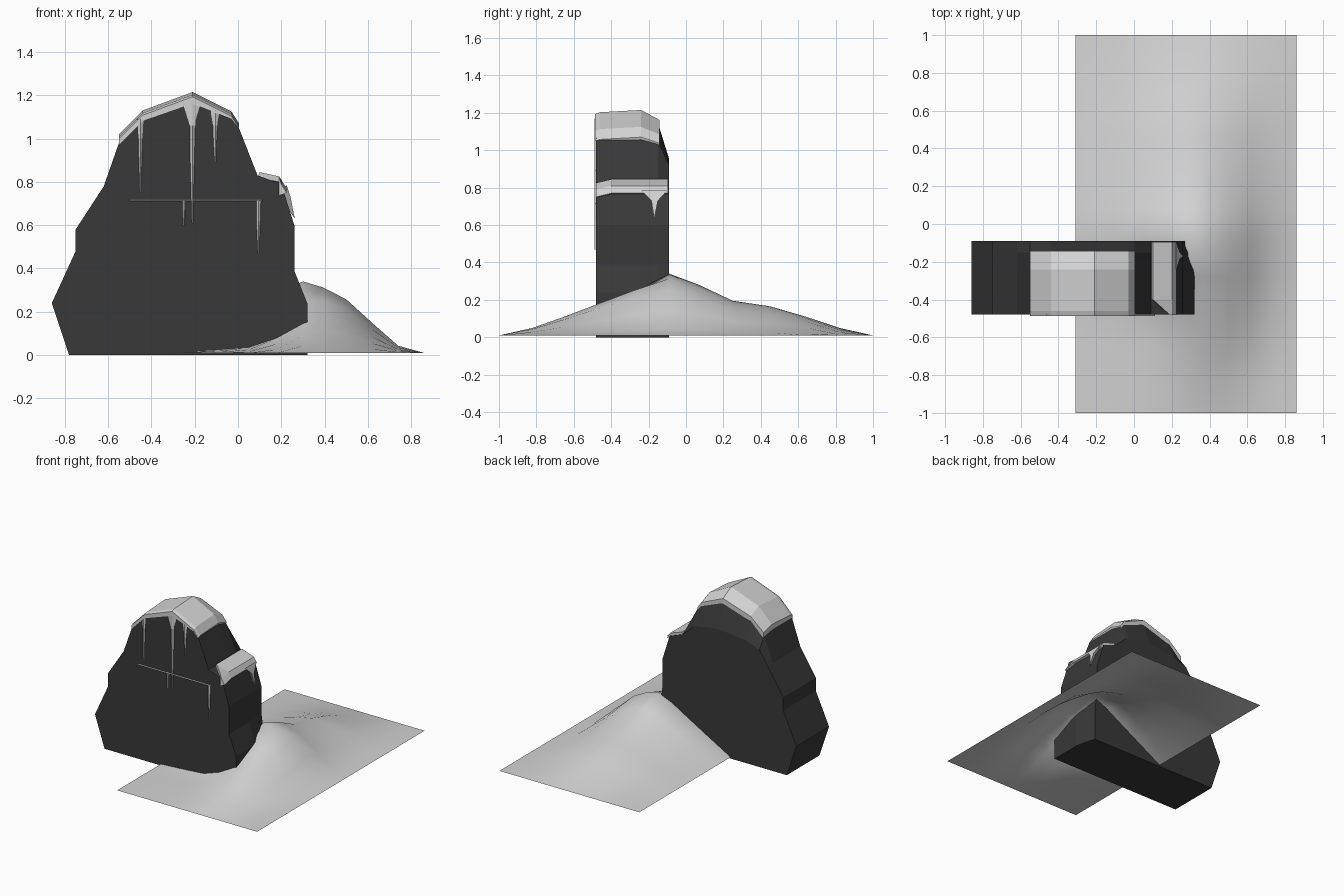
import bpy, bmesh, math

cube = bpy.data.objects.get("Cube")
if cube:
    bpy.data.objects.remove(cube, do_unlink=True)


def material(name, value):
    m = bpy.data.materials.new(name)
    m.use_nodes = True
    colour = (value, value, value, 1)
    m.diffuse_color = colour
    m.node_tree.nodes["Principled BSDF"].inputs["Base Color"].default_value = colour
    return m


rock_grey = material("dark rock", 0.04)
snow_white = material("snow", 0.65)


def build(name, verts, faces, mat, angle=None):
    mesh = bpy.data.meshes.new(name)
    mesh.from_pydata(verts, [], faces)
    bm = bmesh.new()
    bm.from_mesh(mesh)
    bmesh.ops.recalc_face_normals(bm, faces=bm.faces)
    bm.to_mesh(mesh)
    bm.free()
    mesh.materials.append(mat)
    ob = bpy.data.objects.new(name, mesh)
    bpy.context.collection.objects.link(ob)
    if angle:
        bpy.ops.object.select_all(action='DESELECT')
        ob.select_set(True)
        bpy.context.view_layer.objects.active = ob
        bpy.ops.object.shade_smooth_by_angle(angle=math.radians(angle))
    return ob


def loft(name, sections, mat, angle=None):
    """Join closed sections with equal point counts and cap both ends."""
    n = len(sections[0])
    verts = [p for s in sections for p in s]
    faces = [(k * n + i, k * n + (i + 1) % n, (k + 1) * n + (i + 1) % n, (k + 1) * n + i)
             for k in range(len(sections) - 1) for i in range(n)]
    faces += [tuple(range(n)), tuple(range(len(verts) - n, len(verts)))]
    return build(name, verts, faces, mat, angle)


FRONT, BACK = -0.48, -0.09


def shoulder(z, k):
    """Lower the part of the rock above its shoulders."""
    return z if z < 0.84 else 0.84 + (z - 0.84) * k


# Rock: silhouette lofted from front to back, top rounded off at the back
outline = [(-0.78, 0.0), (-0.86, 0.24), (-0.75, 0.48), (-0.75, 0.58), (-0.62, 0.78),
           (-0.55, 0.98), (-0.44, 1.10), (-0.21, 1.18), (-0.03, 1.10), (0.0, 1.06),
           (0.09, 0.83), (0.20, 0.79), (0.26, 0.60), (0.26, 0.39), (0.32, 0.24), (0.32, 0.0)]


def rock_section(y, k, right):
    return [(min(x, right), y, shoulder(z, k)) for x, z in outline]


loft("rock", [rock_section(FRONT, 1, 0.32), rock_section(-0.24, 1, 0.32),
              rock_section(-0.15, 0.9, 0.30), rock_section(BACK, 0.33, 0.28)], rock_grey)

# Snow cap on the summit
cap_top = [(-0.55, 1.02), (-0.44, 1.13), (-0.21, 1.215), (-0.03, 1.125), (0.005, 1.07)]
cap_under = [(0.0, 1.05), (-0.03, 1.09), (-0.21, 1.16), (-0.44, 1.08), (-0.55, 0.97)]


def cap_section(y, k, drop):
    top = [(x, y, shoulder(z, k) - drop) for x, z in cap_top]
    return top + [(x, y, shoulder(z, k)) for x, z in cap_under]


loft("summit_snow", [cap_section(-0.487, 1, 0.022), cap_section(-0.46, 1, 0.012),
                     cap_section(-0.24, 1, 0), cap_section(-0.143, 0.86, 0)], snow_white)

# Snow on the right ledge, with its drip over the side
ledge_top = [(0.09, 0.82), (0.10, 0.845), (0.20, 0.81), (0.225, 0.77), (0.19, 0.76)]


def ledge_section(y, inset, drop):
    return [(max(x, 0.09 + inset), y, z - drop) for x, z in ledge_top]


loft("ledge_snow", [ledge_section(-0.482, 0.10, 0.02), ledge_section(-0.40, 0, 0),
                    ledge_section(-0.095, 0, 0)], snow_white)
build("ledge_drip", [(0.225, -0.24, 0.785), (0.225, -0.10, 0.785), (0.243, -0.185, 0.73),
                     (0.243, -0.15, 0.73), (0.262, -0.17, 0.63), (0.19, -0.17, 0.74)],
      [(0, 1, 3, 2), (2, 3, 4), (0, 2, 4, 5), (1, 5, 4, 3), (0, 5, 1)], snow_white)


# Icicles: slim ridged tapers on the front face
def icicle(name, x, top, bottom, wide, neck, neck_z):
    y, ridge = FRONT + 0.002, FRONT - 0.008
    sections = []
    for half, z in ((wide, top), (neck, neck_z), (0.004, bottom)):
        sections.append([(x - half, y, z), (x, ridge, z), (x + half, y, z)])
    loft(name, sections, snow_white)


icicle("icicle_left", -0.45, 1.09, 0.75, 0.017, 0.012, 1.0)
icicle("icicle_middle", -0.21, 1.17, 0.61, 0.05, 0.016, 1.06)
icicle("icicle_right", -0.105, 1.13, 0.89, 0.025, 0.013, 1.06)
icicle("crack_icicle_left", -0.25, 0.715, 0.60, 0.009, 0.008, 0.67)
icicle("crack_icicle_right", 0.095, 0.715, 0.47, 0.013, 0.011, 0.62)

# Thin line of snow lodged in the front crack
loft("crack_snow", [[(x, FRONT + 0.002, 0.72), (x, FRONT - 0.006, 0.715),
                     (x, FRONT + 0.002, 0.709)] for x in (-0.50, 0.11)], snow_white)

# Snow drift: a sheet whose crest runs past the right end of the rock
columns = [-0.31, -0.10, 0.05, 0.18, 0.30, 0.39, 0.50, 0.62, 0.74, 0.86]
slope_behind = [0, 0.36, 0.62, 0.85, 1, 0.92, 0.75, 0.42, 0.10, 0]
slope_ahead = [0, 0.08, 0.15, 0.42, 0.82, 1, 0.85, 0.45, 0.10, 0]
crest = [(-1, 0), (-0.82, 0.04), (-0.65, 0.10), (-0.48, 0.165), (-0.28, 0.25), (-0.09, 0.33),
         (0.07, 0.27), (0.25, 0.185), (0.45, 0.155), (0.64, 0.10), (0.82, 0.04), (1, 0)]
verts = []
for y, h in crest:
    t = min(max((y + 0.48) / 0.39, 0), 1)
    for x, a, b in zip(columns, slope_ahead, slope_behind):
        verts.append((x, y, 0.01 + h * (a + (b - a) * t)))
n = len(columns)
faces = [(r * n + i, r * n + i + 1, (r + 1) * n + i + 1, (r + 1) * n + i)
         for r in range(len(crest) - 1) for i in range(n - 1)]
build("snow_drift", verts, faces, snow_white, 80)
